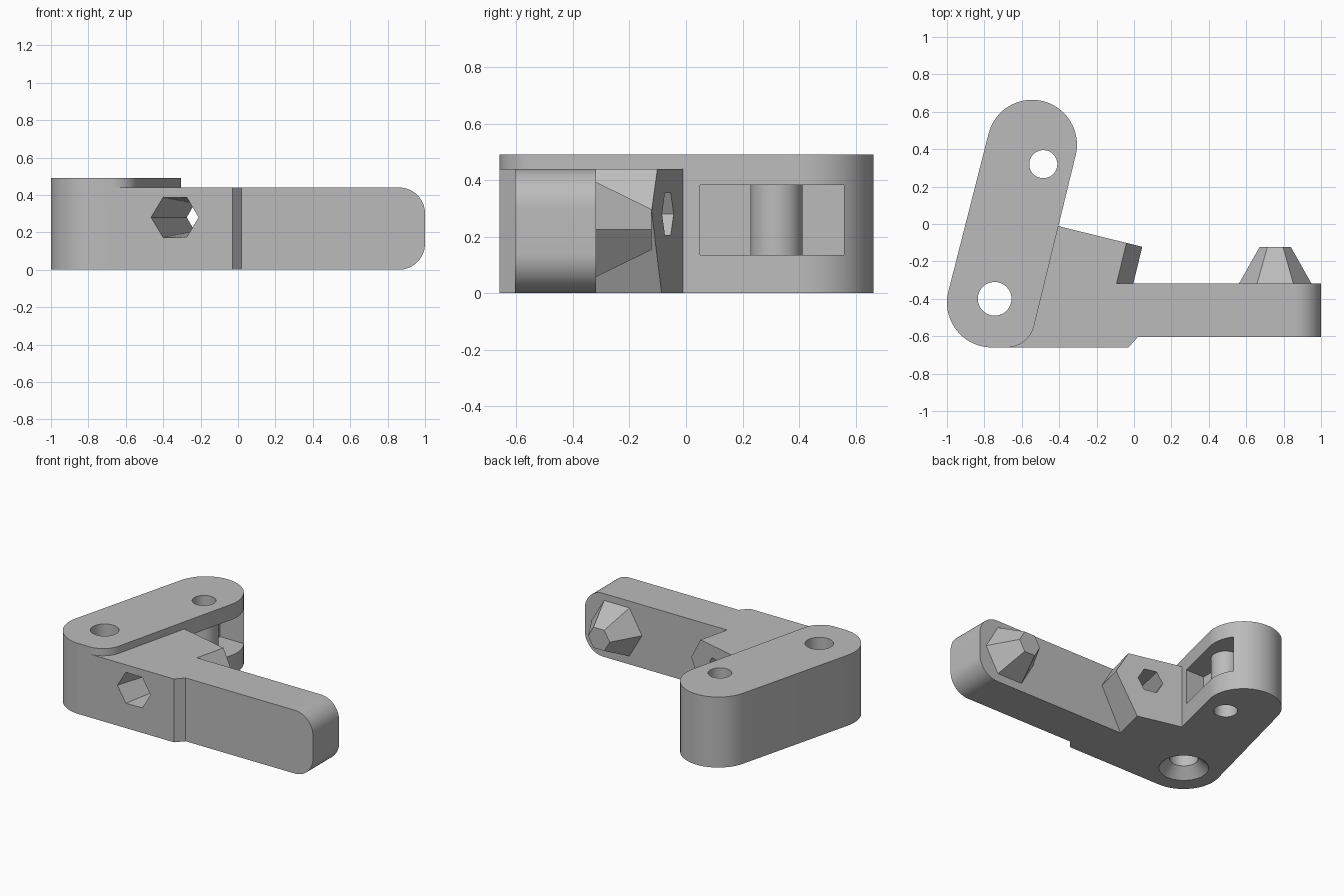
import bpy, math
from mathutils import Vector, Matrix

if "Cube" in bpy.data.objects:
    bpy.data.objects.remove(bpy.data.objects["Cube"], do_unlink=True)

grey = bpy.data.materials.new("plain_grey")
grey.use_nodes = True
COLOUR = (0.5, 0.5, 0.5, 1)
grey.diffuse_color = COLOUR
grey.node_tree.nodes["Principled BSDF"].inputs["Base Color"].default_value = COLOUR

HEIGHT, STEP = 0.49, 0.44
ALONG = Vector((0.239, 0.971, 0))    # long axis of the slanted lug
ACROSS = Vector((0.971, -0.239, 0))
UP = Vector((0, 0, 1))


def new_object(name, verts, faces):
    mesh = bpy.data.meshes.new(name)
    mesh.from_pydata(verts, [], faces)
    ob = bpy.data.objects.new(name, mesh)
    bpy.context.collection.objects.link(ob)
    mesh.materials.append(grey)
    # consistent outward normals
    import bmesh
    bm = bmesh.new()
    bm.from_mesh(mesh)
    bmesh.ops.recalc_face_normals(bm, faces=bm.faces)
    bm.to_mesh(mesh)
    bm.free()
    return ob


def loft(name, ring_a, ring_b):
    n = len(ring_a)
    faces = [list(range(n)), list(range(n, 2 * n))]
    faces += [(i, (i + 1) % n, n + (i + 1) % n, n + i) for i in range(n)]
    return new_object(name, list(ring_a) + list(ring_b), faces)


def prism(name, ring, shift):
    ring = [Vector(p) for p in ring]
    return loft(name, ring, [p + shift for p in ring])


def frustum(name, a, b, ra, rb, sides, side_axis):
    """Straight-sided cone between centres a and b, first corner on side_axis."""
    a, b = Vector(a), Vector(b)
    other = (b - a).normalized().cross(side_axis)

    def ring(c, r):
        steps = [2 * math.pi * i / sides for i in range(sides)]
        return [c + r * (math.cos(t) * side_axis + math.sin(t) * other) for t in steps]
    return loft(name, ring(a, ra), ring(b, rb))


def arc(cx, cy, r, start, end, n):
    angles = [math.radians(start + (end - start) * i / n) for i in range(n + 1)]
    return [(cx + r * math.cos(t), cy + r * math.sin(t)) for t in angles]


def combine(target, other, operation):
    mod = target.modifiers.new(operation.lower(), "BOOLEAN")
    mod.operation, mod.solver, mod.object = operation, "EXACT", other
    bpy.context.view_layer.objects.active = target
    bpy.ops.object.modifier_apply(modifier=mod.name)
    bpy.data.objects.remove(other, do_unlink=True)


# Slanted lug with round ends
outline = arc(-0.545, 0.424, 0.24, -14, 166, 40)
outline += arc(-0.76, -0.42, 0.24, 166, 270, 26)
outline += arc(-0.68, -0.51, 0.15, 270, 346, 16)
bracket = prism("bracket", [(x, y, 0) for x, y in outline], UP * HEIGHT)

# Pocket in the side of the lug, with a round boss inside
pocket = prism("pocket", [(-0.53, 0.05, 0.135), (0, 0.05, 0.135),
                          (0, 0.56, 0.135), (-0.53, 0.56, 0.135)], UP * 0.247)
combine(bracket, pocket, "DIFFERENCE")
X = Vector((1, 0, 0))
boss = frustum("boss", (-0.485, 0.32, 0.1), (-0.485, 0.32, 0.42), 0.092, 0.092, 48, X)
combine(bracket, boss, "UNION")

# Base block with a small chamfer at the step to the arm
base = prism("base", [(-0.76, -0.66, 0), (-0.03, -0.66, 0), (0.02, -0.605, 0),
                      (0.02, -0.45, 0), (-0.7, -0.35, 0)], UP * STEP)
combine(bracket, base, "UNION")

# Arm with rounded end corners
r = 0.14
profile = [(-0.3, 0)] + arc(1 - r, r, r, -90, 0, 16)
profile += arc(1 - r, STEP - r, r, 0, 90, 16) + [(-0.3, STEP)]
arm = prism("arm", [(x, -0.605, z) for x, z in profile], Vector((0, 0.287, 0)))
combine(bracket, arm, "UNION")

# Angled shoulder with a pointed side
corner = Vector((-0.41, -0.01, 0))
section = [(-0.1, 0), (0.32, 0), (0.468, 0.29), (0.381, STEP), (-0.1, STEP)]
shoulder = prism("shoulder", [corner + ACROSS * v + UP * z for v, z in section],
                 ALONG * -0.45)
combine(bracket, shoulder, "UNION")

# Six-sided stud on the back of the arm
stud = frustum("stud", (0.755, -0.34, 0.225), (0.755, -0.122, 0.225), 0.206, 0.083, 6, X)
combine(bracket, stud, "UNION")

# Tapered six-sided hole through the shoulder
front = Vector((-0.335, -0.655, 0.28))
hex_hole = frustum("hex_hole", front - ALONG * 0.1, front + ALONG * 0.7,
                   0.129, 0.081, 6, ACROSS)
combine(bracket, hex_hole, "DIFFERENCE")

# Round holes, the larger one countersunk below
for x, y, radius in ((-0.485, 0.32, 0.075), (-0.745, -0.4, 0.09)):
    hole = frustum("hole", (x, y, -0.1), (x, y, 0.6), radius, radius, 48, X)
    combine(bracket, hole, "DIFFERENCE")
sink = frustum("countersink", (-0.745, -0.4, -0.01), (-0.745, -0.4, 0.07),
               0.167, 0.087, 48, X)
combine(bracket, sink, "DIFFERENCE")

# Smooth the round walls, keep the edges sharp
bpy.ops.object.select_all(action="DESELECT")
bracket.select_set(True)
bpy.context.view_layer.objects.active = bracket
bpy.ops.object.shade_smooth_by_angle(angle=math.radians(25))
